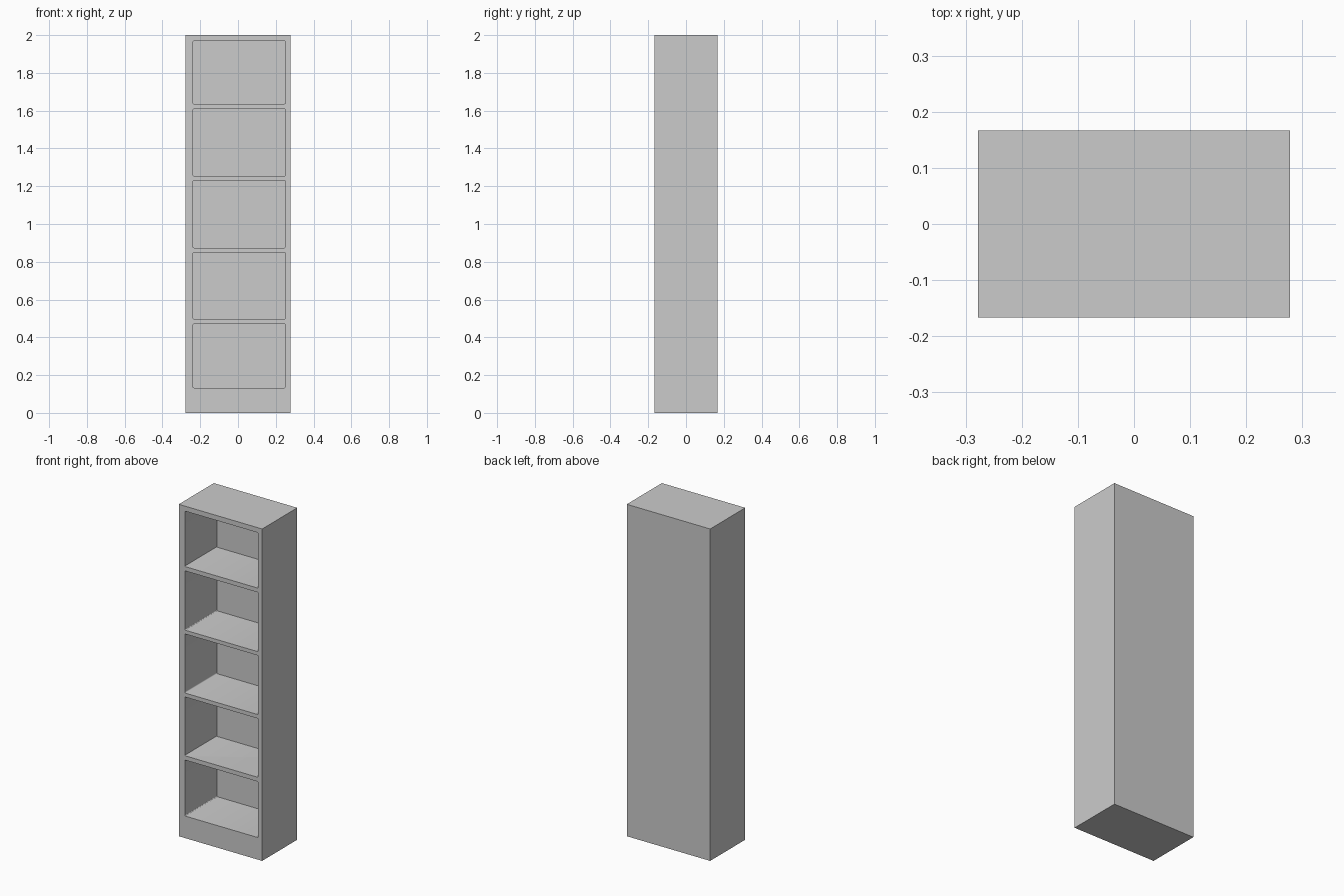
import bpy, bmesh
from mathutils import Matrix, Vector

if "Cube" in bpy.data.objects:
    bpy.data.objects.remove(bpy.data.objects["Cube"])


def box(name, lo, hi, fillet=0.0):
    """Box between two corners; fillet rounds the edges running along y."""
    lo, hi = Vector(lo), Vector(hi)
    bm = bmesh.new()
    bmesh.ops.create_cube(bm, size=1.0, matrix=Matrix.LocRotScale((lo + hi) / 2, None, hi - lo))
    if fillet:
        edges = [e for e in bm.edges if abs(e.verts[0].co.y - e.verts[1].co.y) > 1e-4]
        bmesh.ops.bevel(bm, geom=edges, offset=fillet, segments=3, profile=0.5, affect='EDGES')
    mesh = bpy.data.meshes.new(name)
    bm.to_mesh(mesh)
    bm.free()
    obj = bpy.data.objects.new(name, mesh)
    bpy.context.collection.objects.link(obj)
    return obj


# Bookcase body
W, D, H = 0.278, 0.167, 2.0
bookcase = box("bookcase", (-W, -D, 0), (W, D, H))

# Five open compartments: (shelf top, underside of the next shelf)
LEFT, RIGHT, BACK = -0.238, 0.251, 0.138
levels = [(0.133, 0.47), (0.496, 0.85), (0.874, 1.23), (1.253, 1.61), (1.636, 1.97)]
cutters = []
for i, (z0, z1) in enumerate(levels):
    cutter = box(f"compartment_cutter_{i + 1}", (LEFT, -D - 0.1, z0), (RIGHT, BACK, z1), 0.006)
    cutter.hide_render = True
    mod = bookcase.modifiers.new(f"compartment_{i + 1}", 'BOOLEAN')
    mod.operation = 'DIFFERENCE'
    mod.solver = 'EXACT'
    mod.object = cutter
    cutters.append(cutter)

# Bake the cuts and remove the cutters
bpy.context.view_layer.objects.active = bookcase
bookcase.select_set(True)
for mod in list(bookcase.modifiers):
    bpy.ops.object.modifier_apply(modifier=mod.name)
for cutter in cutters:
    bpy.data.objects.remove(cutter)
bpy.ops.object.shade_smooth_by_angle()
